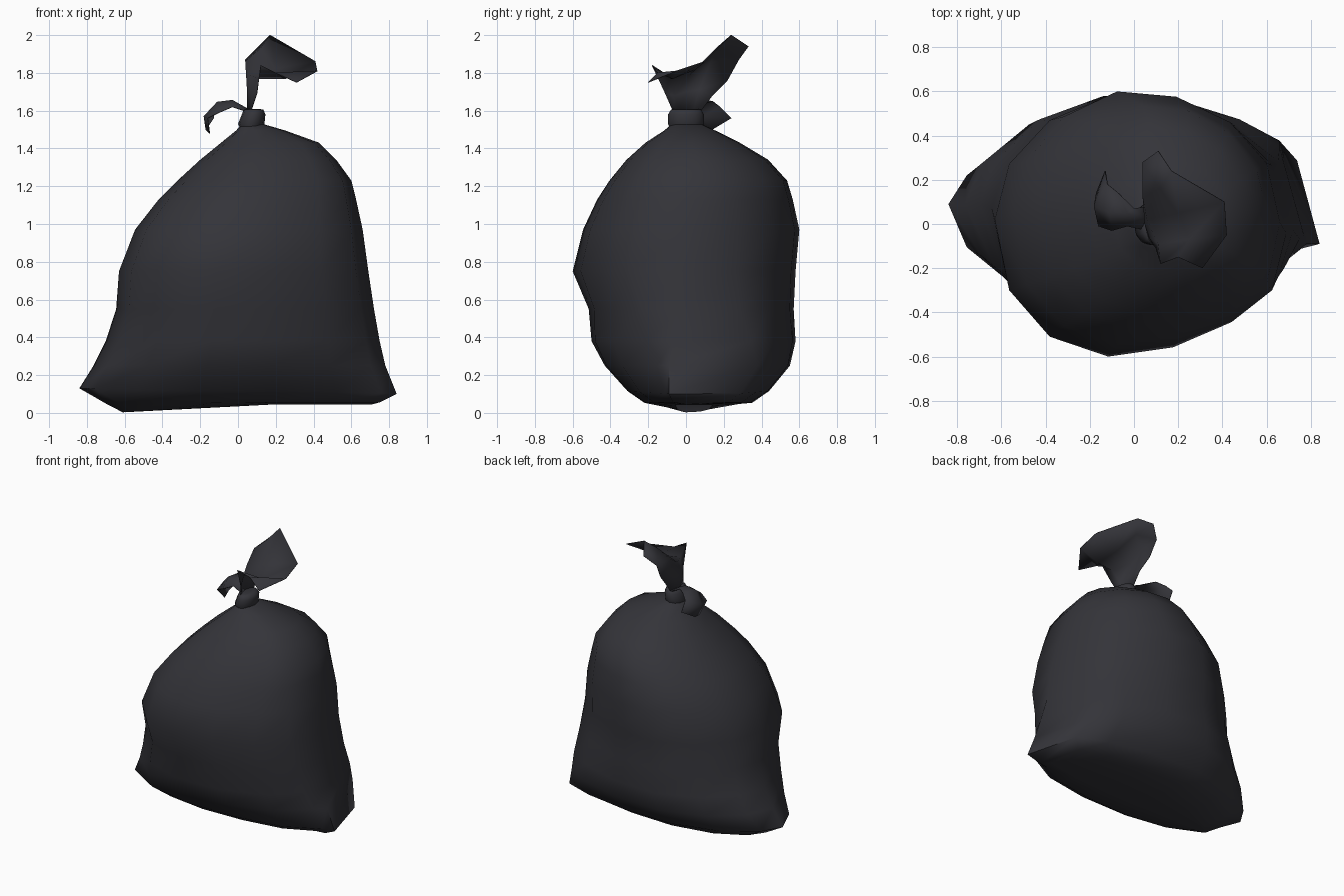
import bpy, bmesh, math

plastic = bpy.data.materials.new("black plastic")
plastic.diffuse_color = (0.034, 0.034, 0.041, 1)


def make(name, verts, faces, angle=60):
    me = bpy.data.meshes.new(name)
    me.from_pydata(verts, [], faces)
    bm = bmesh.new()
    bm.from_mesh(me)
    bmesh.ops.recalc_face_normals(bm, faces=bm.faces)
    bm.to_mesh(me)
    bm.free()
    me.materials.append(plastic)
    ob = bpy.data.objects.new(name, me)
    bpy.context.collection.objects.link(ob)
    bpy.ops.object.select_all(action='DESELECT')
    ob.select_set(True)
    bpy.context.view_layer.objects.active = ob
    bpy.ops.object.shade_smooth_by_angle(angle=math.radians(angle))
    return ob


def loft(rings):
    n = len(rings[0])
    verts = [v for r in rings for v in r]
    faces = [(k * n + i, k * n + (i + 1) % n, (k + 1) * n + (i + 1) % n, (k + 1) * n + i)
             for k in range(len(rings) - 1) for i in range(n)]
    faces += [tuple(range(n)), tuple(range(len(verts) - n, len(verts)))]
    return verts, faces


# Outline depth at each of 14 points, from the right seam round the back,
# the left seam and the front: full upper sack and pinched lower corners
UPPER = [0, .46, .77, .96, 1, .81, .47, 0, .5, .85, 1, .93, .74, .5]
LOWER = [0, .62, .84, .98, 1, .82, .5, 0, .34, .78, 1, .98, .78, .36]


def section(z, xl, xr, yf, yb, skew=0.0, dip=0.0):
    ring = []
    k = min(1, max(0, (z - 0.25) / 0.4))
    for i in range(14):
        t = 2 * math.pi * i / 14
        u = math.cos(t)
        w = LOWER[i] + (UPPER[i] - LOWER[i]) * k
        y = w * (yb if i < 7 else yf)
        if i % 7 == 0:
            y = (yf + yb) / 2 * k - skew * u
        x = (xl + xr) / 2 + (xr - xl) / 2 * u
        if i == 1:                                  # bulging back right corner
            b = (1 - k) * max(0, 1 - abs(z - 0.27) / 0.25)
            x, y = x - 0.05 * b, y + 0.04 * b
        tilt = 0.015 * u * abs(u) if 0.1 < z < 0.15 else 0
        ring.append((x, y, z - dip * max(0, -u) - tilt))
    return ring


# Filled sack: z, left, right, front, back, seam skew, left dip
levels = [
    (0.045, -0.61, 0.71, -0.06, 0.15, -0.0, 0.042),
    (0.056, -0.69, 0.75, -0.22, 0.35, 0.07, 0.012),
    (0.115, -0.84, 0.84, -0.31, 0.44, 0.09),
    (0.25, -0.765, 0.78, -0.43, 0.55, 0.09),
    (0.38, -0.70, 0.75, -0.50, 0.58, 0.08),
    (0.55, -0.645, 0.72, -0.515, 0.57, 0.05),
    (0.75, -0.63, 0.69, -0.60, 0.58, 0.03),
    (0.97, -0.545, 0.66, -0.545, 0.60, 0.02),
    (1.13, -0.42, 0.625, -0.47, 0.565),
    (1.23, -0.32, 0.60, -0.405, 0.535),
    (1.34, -0.20, 0.52, -0.315, 0.435),
    (1.43, -0.09, 0.43, -0.215, 0.285),
    (1.495, -0.01, 0.25, -0.115, 0.155),
    (1.53, 0.02, 0.13, -0.075, 0.08),
]
make("sack", *loft([section(*l) for l in levels]), angle=75)


def oval(z, a, b, d, n=12):
    return [((a + b) / 2 + (b - a) / 2 * math.cos(2 * math.pi * i / n),
             d * math.sin(2 * math.pi * i / n), z) for i in range(n)]


# Tied band around the neck: z, left, right, half depth
make("neck_band", *loft([oval(*r) for r in (
    (1.49, 0.02, 0.12, 0.08), (1.53, 0.0, 0.14, 0.095), (1.58, 0.02, 0.145, 0.095),
    (1.605, 0.03, 0.135, 0.08), (1.61, 0.05, 0.11, 0.06))]))


def sheet(name, rows):
    n = len(rows[0])
    verts = [v for r in rows for v in r]
    faces = [(k * n + i, k * n + i + 1, (k + 1) * n + i + 1, (k + 1) * n + i)
             for k in range(len(rows) - 1) for i in range(n - 1)]
    sol = make(name, verts, faces, angle=80).modifiers.new("thin", 'SOLIDIFY')
    sol.thickness = 0.004
    sol.offset = 0


# Large upright loose end, flaring to the right and back
sheet("upper_tail", [
    [(0.07, -0.07, 1.60), (0.06, -0.04, 1.60), (0.05, 0, 1.60), (0.06, 0.04, 1.60), (0.07, 0.08, 1.60)],
    [(0.10, -0.11, 1.69), (0.07, -0.06, 1.68), (0.05, 0, 1.70), (0.05, 0.07, 1.71), (0.07, 0.14, 1.68)],
    [(0.12, -0.18, 1.84), (0.11, -0.09, 1.77), (0.06, 0.02, 1.79), (0.04, 0.13, 1.86), (0.05, 0.22, 1.76)],
    [(0.20, -0.15, 1.80), (0.25, -0.07, 1.77), (0.20, 0.05, 1.82), (0.12, 0.16, 1.93), (0.04, 0.28, 1.87)],
    [(0.31, -0.20, 1.75), (0.42, -0.05, 1.81), (0.41, 0.10, 1.86), (0.17, 0.24, 2.00), (0.11, 0.33, 1.94)],
])

# Small loose end drooping to the left
sheet("lower_tail", [
    [(0.06, -0.03, 1.59), (0.05, 0.02, 1.61), (0.06, 0.08, 1.60)],
    [(-0.03, -0.01, 1.62), (-0.03, 0.05, 1.655), (0.0, 0.07, 1.63)],
    [(-0.10, -0.03, 1.59), (-0.11, 0.05, 1.645), (-0.07, 0.14, 1.65)],
    [(-0.16, -0.01, 1.56), (-0.18, 0.08, 1.57), (-0.12, 0.18, 1.62)],
    [(-0.15, 0.06, 1.48), (-0.17, 0.14, 1.50), (-0.13, 0.24, 1.56)],
])
